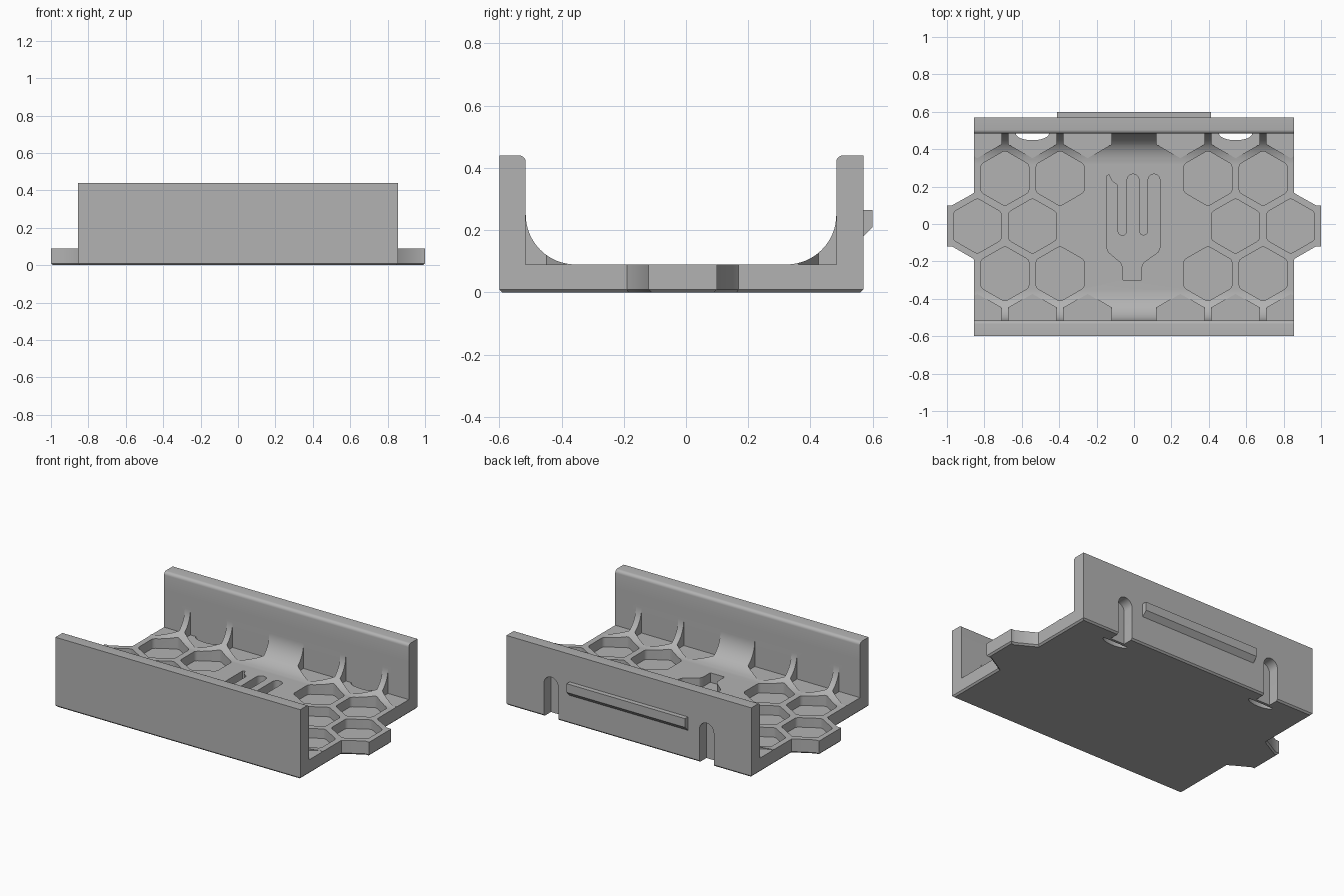
import bpy, bmesh
from math import sin, cos, pi, radians
from mathutils import Matrix

if "Cube" in bpy.data.objects:
    bpy.data.objects.remove(bpy.data.objects["Cube"], do_unlink=True)

plastic = bpy.data.materials.new("plain_grey")
plastic.use_nodes = True
GREY = (0.45, 0.45, 0.45, 1)
plastic.diffuse_color = GREY
plastic.node_tree.nodes["Principled BSDF"].inputs["Base Color"].default_value = GREY

# Main sizes
HALF, FRONT, BACK = 0.855, -0.6, 0.57
INNER_F, INNER_B = -0.515, 0.483
FLOOR, TOP, PIT = 0.09, 0.44, 0.03
MID = -0.011            # y of the middle row of cells
PITCH, CELL = 0.295, 0.148
ROW = PITCH * sin(pi / 3)

# Axis swaps: profile plane and extrusion direction
ALONG_Z = Matrix.Identity(4)
ALONG_X = Matrix(((0, 0, 1, 0), (1, 0, 0, 0), (0, 1, 0, 0), (0, 0, 0, 1)))
ALONG_Y = Matrix(((1, 0, 0, 0), (0, 0, 1, 0), (0, 1, 0, 0), (0, 0, 0, 1)))


def arc(cx, cy, r, a0, a1, n=12, ry=None):
    ry = r if ry is None else ry
    angles = [radians(a0 + (a1 - a0) * i / n) for i in range(n + 1)]
    return [(cx + r * cos(a), cy + ry * sin(a)) for a in angles]


def add_prism(bm, pts, lo, hi, axis=ALONG_Z, rounding=0):
    """Extrude an outline between two levels, optionally rounding corners."""
    part = bmesh.new()
    part.faces.new([part.verts.new((x, y, lo)) for x, y in pts])
    if rounding:
        bmesh.ops.bevel(part, geom=part.verts[:], offset=rounding, segments=3,
                        profile=0.5, affect='VERTICES')
    ret = bmesh.ops.extrude_face_region(part, geom=part.faces[:])
    bmesh.ops.translate(part, vec=(0, 0, hi - lo),
                        verts=[g for g in ret["geom"] if isinstance(g, bmesh.types.BMVert)])
    part.transform(axis)
    bmesh.ops.recalc_face_normals(part, faces=part.faces[:])
    tmp = bpy.data.meshes.new("tmp")
    part.to_mesh(tmp)
    part.free()
    bm.from_mesh(tmp)
    bpy.data.meshes.remove(tmp)


def make(name, bm):
    mesh = bpy.data.meshes.new(name)
    bm.to_mesh(mesh)
    bm.free()
    mesh.materials.append(plastic)
    ob = bpy.data.objects.new(name, mesh)
    bpy.context.collection.objects.link(ob)
    return ob


def combine(target, tool, operation):
    mod = target.modifiers.new("combine", 'BOOLEAN')
    mod.operation, mod.object, mod.solver = operation, tool, 'EXACT'
    bpy.context.view_layer.objects.active = target
    bpy.ops.object.modifier_apply(modifier=mod.name)
    bpy.data.objects.remove(tool, do_unlink=True)


# Floor plate with an ear at each end and a chamfered underside
ear = [(HALF, -0.19), (0.872, -0.178), (0.973, -0.12), (1, -0.12),
       (1, 0.1), (0.973, 0.1), (0.872, 0.156), (HALF, 0.168)]
right_side = [(HALF, FRONT)] + ear + [(HALF, BACK)]
bm = bmesh.new()
add_prism(bm, right_side + [(-x, y) for x, y in reversed(right_side)], 0, FLOOR)
rim = [e for e in bm.edges if all(abs(v.co.z) < 1e-5 for v in e.verts)]
bmesh.ops.bevel(bm, geom=rim, offset=0.01, segments=1, affect='EDGES')
tray = make("utensil_tray", bm)

# Walls with rounded inner lips and coves down to the floor
R, LIP = 0.16, 0.02
section = [(FRONT, 0.05), (BACK, 0.05), (BACK, TOP)]
section += arc(INNER_B + LIP, TOP - LIP, LIP, 90, 180, 5)
section += arc(INNER_B - R, FLOOR + R, R, 0, -90, 16)
section += arc(INNER_F + R, FLOOR + R, R, 270, 180, 16)
section += arc(INNER_F - LIP, TOP - LIP, LIP, 0, 90, 5)
section += [(FRONT, TOP)]
bm = bmesh.new()
add_prism(bm, section, -HALF, HALF, ALONG_X)
combine(tray, make("walls", bm), 'UNION')

# Hexagonal pockets in the floor and matching cells cut out of the coves
bm = bmesh.new()
for side in (-1, 1):
    for k in range(3):
        for row in (-2, -1, 0, 1, 2):
            x = side * PITCH * (k + (1.34 if row % 2 else 0.84))
            if (row == 0 and k == 0) or (row % 2 and k == 2):
                continue
            hexagon = [(x + CELL * sin(i * pi / 3), MID + row * ROW + CELL * cos(i * pi / 3))
                       for i in range(6)]
            if abs(row) == 2:
                hexagon = [(px, min(max(py, INNER_F), INNER_B)) for px, py in hexagon]
                # drop the hidden apex that now lies on the wall
                hexagon.pop(0 if row > 0 else 3)
                add_prism(bm, hexagon, FLOOR, 0.32)
            else:
                add_prism(bm, hexagon, PIT, 0.32, rounding=0.014)

# Fork-shaped recess
fork = [(-0.06, -0.3), (-0.06, -0.23), (-0.07, -0.207), (-0.137, -0.15), (-0.147, -0.125),
        (-0.147, 0.255), (-0.135, 0.265), (-0.118, 0.23), (-0.088, 0.208)]
fork += arc(-0.0625, -0.037, 0.0255, 180, 360, 8)
fork += arc(-0.005, 0.235, 0.032, 180, 0, 8)
fork += arc(0.051, -0.037, 0.024, 180, 360, 8)
fork += arc(0.107, 0.235, 0.032, 180, 0, 8)
fork += [(0.139, -0.125), (0.129, -0.15), (0.05, -0.207), (0.04, -0.23), (0.04, -0.3)]
add_prism(bm, fork, PIT, 0.2)
combine(tray, make("recess_cutter", bm), 'DIFFERENCE')


# Keyhole slots: narrow through the back wall, wide inside, open below
def arch(x, r):
    return [(x - r, -0.05)] + arc(x, 0.21, r, 180, 0) + [(x + r, -0.05)]


cutters = [bmesh.new() for _ in range(3)]
for x in (-0.543, 0.543):
    add_prism(cutters[0], arch(x, 0.05), 0.5, 0.65, ALONG_Y)
    add_prism(cutters[1], arch(x, 0.088), 0.478, 0.53, ALONG_Y)
    add_prism(cutters[2], arc(x, INNER_B, 0.088, 0, -180, 16, ry=0.035), -0.05, 0.2)
for bm in cutters:
    combine(tray, make("slot_cutter", bm), 'DIFFERENCE')

# Hanging rail on the back
bm = bmesh.new()
add_prism(bm, [(BACK - 0.01, 0.17), (0.6, 0.21), (0.6, 0.265), (BACK - 0.01, 0.265)],
          -0.413, 0.413, ALONG_X)
rail = make("back_rail", bm)

# Smooth the coves, keep the corners crisp
bpy.ops.object.select_all(action='DESELECT')
tray.select_set(True)
bpy.context.view_layer.objects.active = tray
bpy.ops.object.shade_smooth_by_angle(angle=radians(30))
